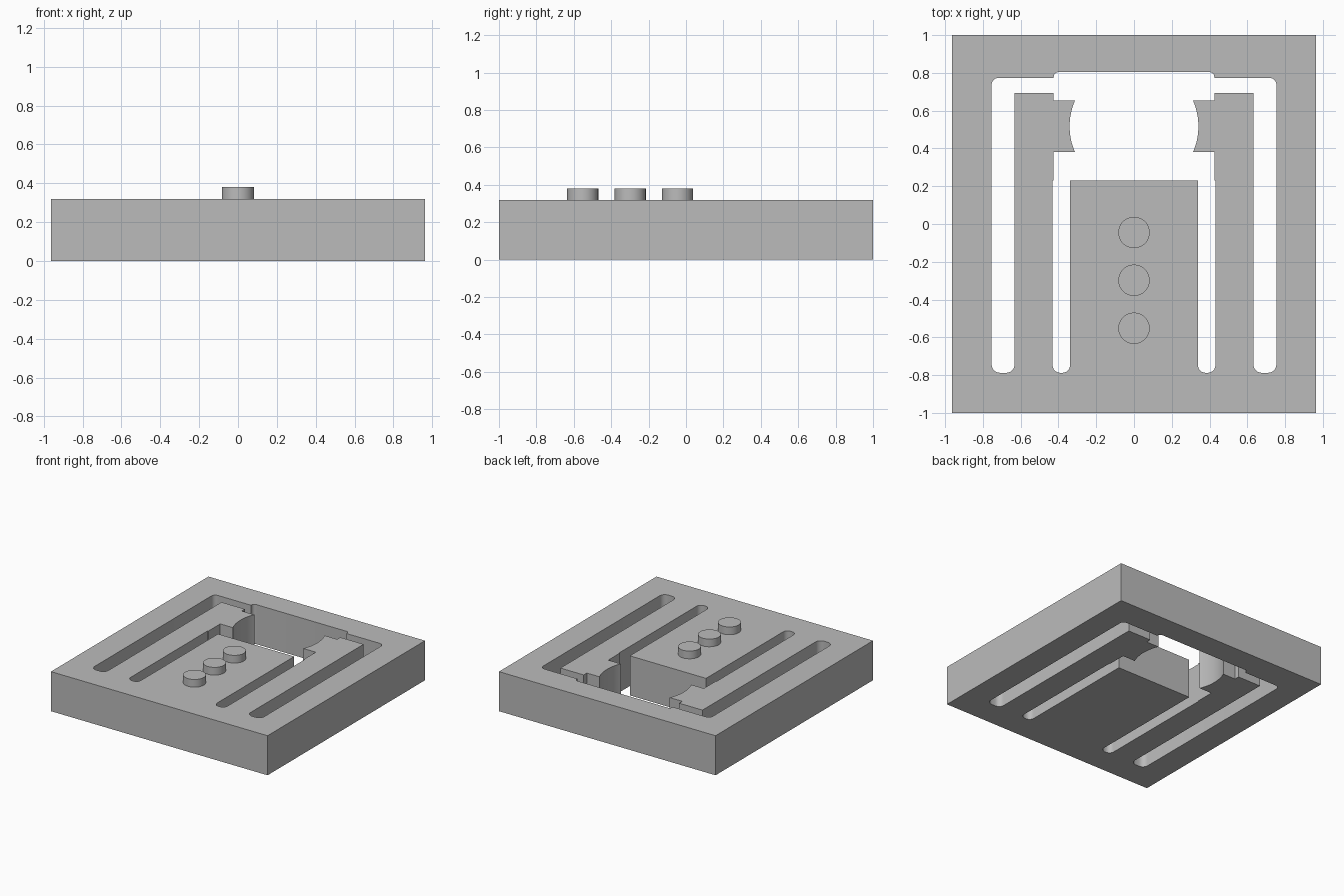
import bpy
import bmesh
import math
from mathutils import Vector

if "Cube" in bpy.data.objects:
    bpy.data.objects.remove(bpy.data.objects["Cube"], do_unlink=True)

HEIGHT = 0.318
STUD_RADIUS, STUD_TOP = 0.083, 0.38

grey = bpy.data.materials.new("plain_grey")
grey.use_nodes = True
colour = (0.5, 0.5, 0.5, 1)
grey.diffuse_color = colour
grey.node_tree.nodes["Principled BSDF"].inputs["Base Color"].default_value = colour


def round_corners(corners, steps=6):
    """Turn (x, y, radius) corners into an outline with filleted right angles."""
    outline = []
    for i, (x, y, r) in enumerate(corners):
        p = Vector((x, y))
        if r == 0:
            outline.append(p)
            continue
        before = Vector(corners[i - 1][:2])
        after = Vector(corners[(i + 1) % len(corners)][:2])
        a = (before - p).normalized() * r
        b = (after - p).normalized() * r
        for k in range(steps + 1):
            t = math.pi / 2 * k / steps
            outline.append(p + a * (1 - math.sin(t)) + b * (1 - math.cos(t)))
    return outline


def add_loop(curve, points):
    spline = curve.splines.new("POLY")
    spline.points.add(len(points) - 1)
    for point, (x, y) in zip(spline.points, points):
        point.co = (x, y, 0, 1)
    spline.use_cyclic_u = True


def finish(obj):
    bpy.ops.object.select_all(action="DESELECT")
    obj.select_set(True)
    bpy.context.view_layer.objects.active = obj
    bpy.ops.object.shade_smooth_by_angle(angle=math.radians(30))


# Concave jaw edge, an arc about the middle of the opening
jaw_y, jaw_half, jaw_radius = 0.517, 0.136, 0.341
sweep = math.asin(jaw_half / jaw_radius)
jaw = []
for k in range(17):
    a = sweep * (1 - k / 8)
    jaw.append((jaw_radius * math.cos(a), jaw_y + jaw_radius * math.sin(a), 0))

# Right half of the opening: rear recess, outer slot, arm with jaw, inner slot
recess = [(0.425, 0.804, 0.025), (0.425, 0.773, 0), (0.754, 0.773, 0.035)]
outer_slot = [(0.754, -0.788, 0.045), (0.632, -0.788, 0.045)]
arm_tip = [(0.632, 0.693, 0), (0.425, 0.693, 0), (0.425, jaw_y + jaw_half, 0)]
arm_side = [(0.425, jaw_y - jaw_half, 0), (0.425, 0.23, 0), (0.431, 0.23, 0)]
inner_slot = [(0.431, -0.788, 0.04), (0.339, -0.788, 0.04), (0.339, 0.23, 0)]
half = recess + outer_slot + arm_tip + jaw + arm_side + inner_slot
opening = half + [(-x, y, r) for x, y, r in reversed(half)]

# Plate with two flexible arms and a central tongue
curve = bpy.data.curves.new("plate_outline", "CURVE")
curve.dimensions = "2D"
curve.fill_mode = "BOTH"
curve.extrude = HEIGHT / 2
add_loop(curve, [(-0.963, -1), (0.963, -1), (0.963, 1), (-0.963, 1)])
add_loop(curve, round_corners(opening))
helper = bpy.data.objects.new("plate_outline", curve)
bpy.context.collection.objects.link(helper)
bpy.context.view_layer.update()
depsgraph = bpy.context.evaluated_depsgraph_get()
mesh = bpy.data.meshes.new_from_object(helper.evaluated_get(depsgraph))
bpy.data.objects.remove(helper, do_unlink=True)

bm = bmesh.new()
bm.from_mesh(mesh)
bmesh.ops.remove_doubles(bm, verts=bm.verts, dist=0.0001)
bmesh.ops.recalc_face_normals(bm, faces=bm.faces)
bmesh.ops.translate(bm, verts=bm.verts, vec=(0, 0, HEIGHT / 2))
bm.to_mesh(mesh)
bm.free()
mesh.materials.clear()
mesh.materials.append(grey)
plate = bpy.data.objects.new("slotted_plate", mesh)
bpy.context.collection.objects.link(plate)
finish(plate)

# Three round studs along the tongue
for name, y in (("front", -0.552), ("middle", -0.298), ("rear", -0.045)):
    bottom = HEIGHT - 0.01
    bpy.ops.mesh.primitive_cylinder_add(
        vertices=48, radius=STUD_RADIUS, depth=STUD_TOP - bottom,
        location=(0, y, (STUD_TOP + bottom) / 2))
    stud = bpy.context.object
    stud.name = name + "_stud"
    stud.data.materials.append(grey)
    finish(stud)
